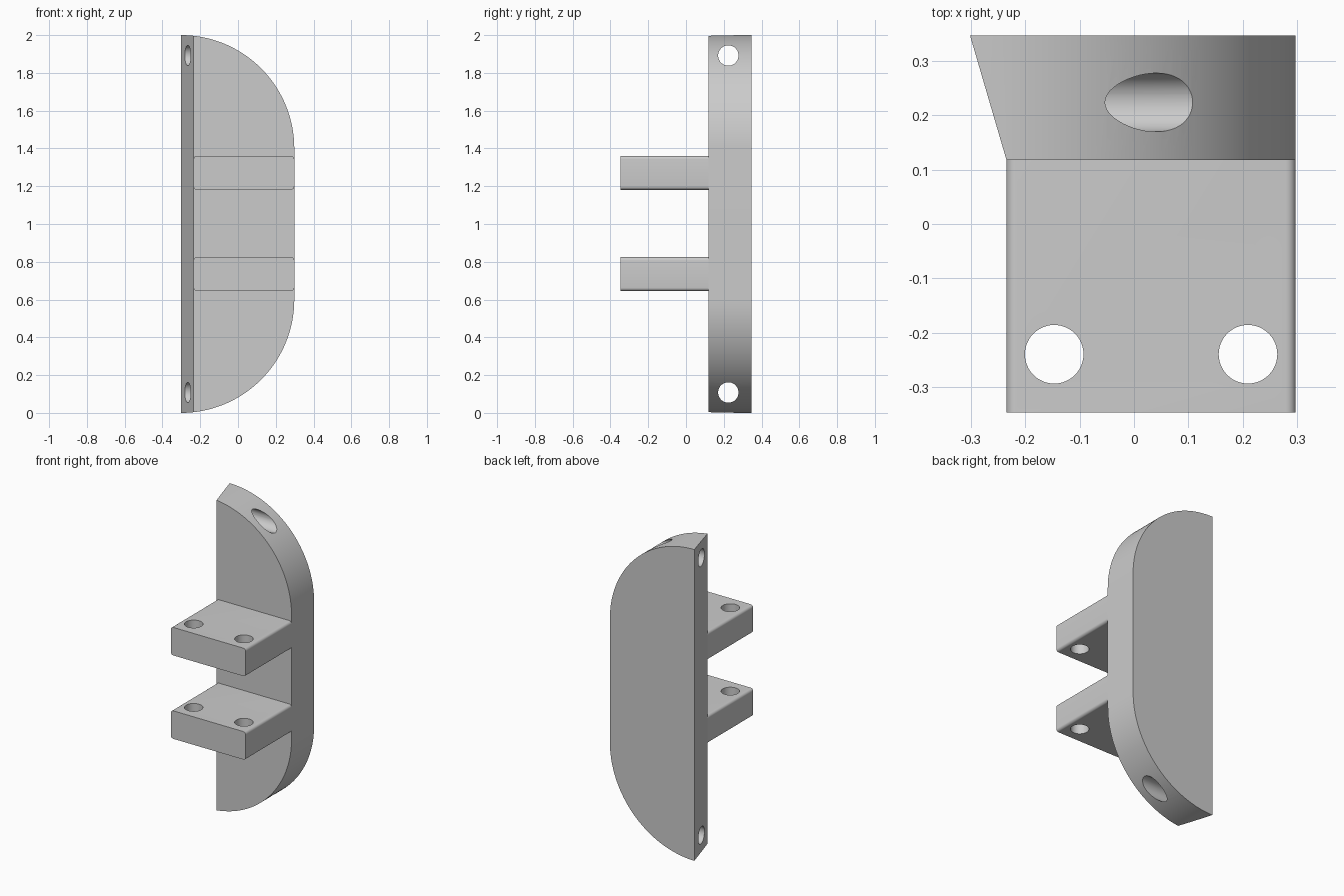
import bpy
import bmesh
from math import cos, sin, pi
from mathutils import Vector

cube = bpy.data.objects.get("Cube")
if cube:
    bpy.data.objects.remove(cube, do_unlink=True)

GREY = (0.6, 0.6, 0.6, 1.0)
mat = bpy.data.materials.new("plain grey")
mat.use_nodes = True
mat.diffuse_color = GREY
mat.node_tree.nodes["Principled BSDF"].inputs["Base Color"].default_value = GREY

LEFT, FLANGE_LEFT, RIGHT = -0.302, -0.235, 0.298
FRONT, JOIN, BACK = -0.347, 0.118, 0.347
HEIGHT = 2.0


def arc(cx, cz, r, start, end, steps):
    """Points on a circular arc in the XZ plane."""
    angles = [start + (end - start) * i / steps for i in range(steps + 1)]
    return [(cx + r * cos(a), cz + r * sin(a)) for a in angles]


def extrude_profile(profile, y0, y1):
    """Prism of an XZ profile along Y."""
    bm = bmesh.new()
    face = bm.faces.new([bm.verts.new((x, y0, z)) for x, z in profile])
    out = bmesh.ops.extrude_face_region(bm, geom=[face])
    moved = [v for v in out["geom"] if isinstance(v, bmesh.types.BMVert)]
    bmesh.ops.translate(bm, verts=moved, vec=(0, y1 - y0, 0))
    bmesh.ops.recalc_face_normals(bm, faces=bm.faces)
    return bm


def make_object(name, bm):
    mesh = bpy.data.meshes.new(name)
    bm.to_mesh(mesh)
    bm.free()
    mesh.materials.append(mat)
    obj = bpy.data.objects.new(name, mesh)
    bpy.context.collection.objects.link(obj)
    return obj


def drill(obj, centre, radius, rotation=(0, 0, 0)):
    """Cut a round through hole."""
    bpy.ops.mesh.primitive_cylinder_add(vertices=48, radius=radius, depth=1.5,
                                        location=centre, rotation=rotation)
    cutter = bpy.context.object
    cutter.hide_render = True
    cutter.data.materials.append(mat)
    mod = obj.modifiers.new("hole", 'BOOLEAN')
    mod.operation, mod.solver, mod.object = 'DIFFERENCE', 'EXACT', cutter
    bpy.context.view_layer.objects.active = obj
    bpy.ops.object.modifier_apply(modifier=mod.name)
    bpy.data.objects.remove(cutter, do_unlink=True)


def smooth(obj):
    bpy.ops.object.select_all(action='DESELECT')
    obj.select_set(True)
    bpy.context.view_layer.objects.active = obj
    bpy.ops.object.shade_smooth_by_angle(angle=pi / 6)


# Backing plate: one straight side, the other rounded at top and bottom
R = RIGHT - LEFT
outline = arc(LEFT, R, R, -pi / 2, 0, 40) + arc(LEFT, HEIGHT - R, R, 0, pi / 2, 40)
bm = extrude_profile(outline, JOIN, BACK)

# Slanted long edge
slant = Vector((JOIN - BACK, LEFT - FLANGE_LEFT, 0))
cut = bmesh.ops.bisect_plane(bm, geom=bm.verts[:] + bm.edges[:] + bm.faces[:],
                             dist=1e-5, plane_co=(LEFT, BACK, 0),
                             plane_no=slant, clear_outer=True)
bmesh.ops.holes_fill(bm, edges=[e for e in bm.edges if e.is_boundary], sides=0)
bmesh.ops.recalc_face_normals(bm, faces=bm.faces)
plate = make_object("backing_plate", bm)

# Cross holes near both ends
for z in (0.108, HEIGHT - 0.108):
    drill(plate, (0, 0.224, z), 0.054, (0, pi / 2, 0))
smooth(plate)

# Two mounting flanges with rounded long edges and bolt holes
B = 0.018
for name, z0, z1 in (("lower_flange", 0.645, 0.825), ("upper_flange", 1.181, 1.361)):
    corners = ((RIGHT - B, z0 + B), (RIGHT - B, z1 - B),
               (FLANGE_LEFT + B, z1 - B), (FLANGE_LEFT + B, z0 + B))
    profile = []
    for i, (x, z) in enumerate(corners):
        profile += arc(x, z, B, (i - 1) * pi / 2, i * pi / 2, 6)
    flange = make_object(name, extrude_profile(profile, FRONT, JOIN))
    for x in (-0.147, 0.21):
        drill(flange, (x, -0.24, (z0 + z1) / 2), 0.054)
    smooth(flange)
